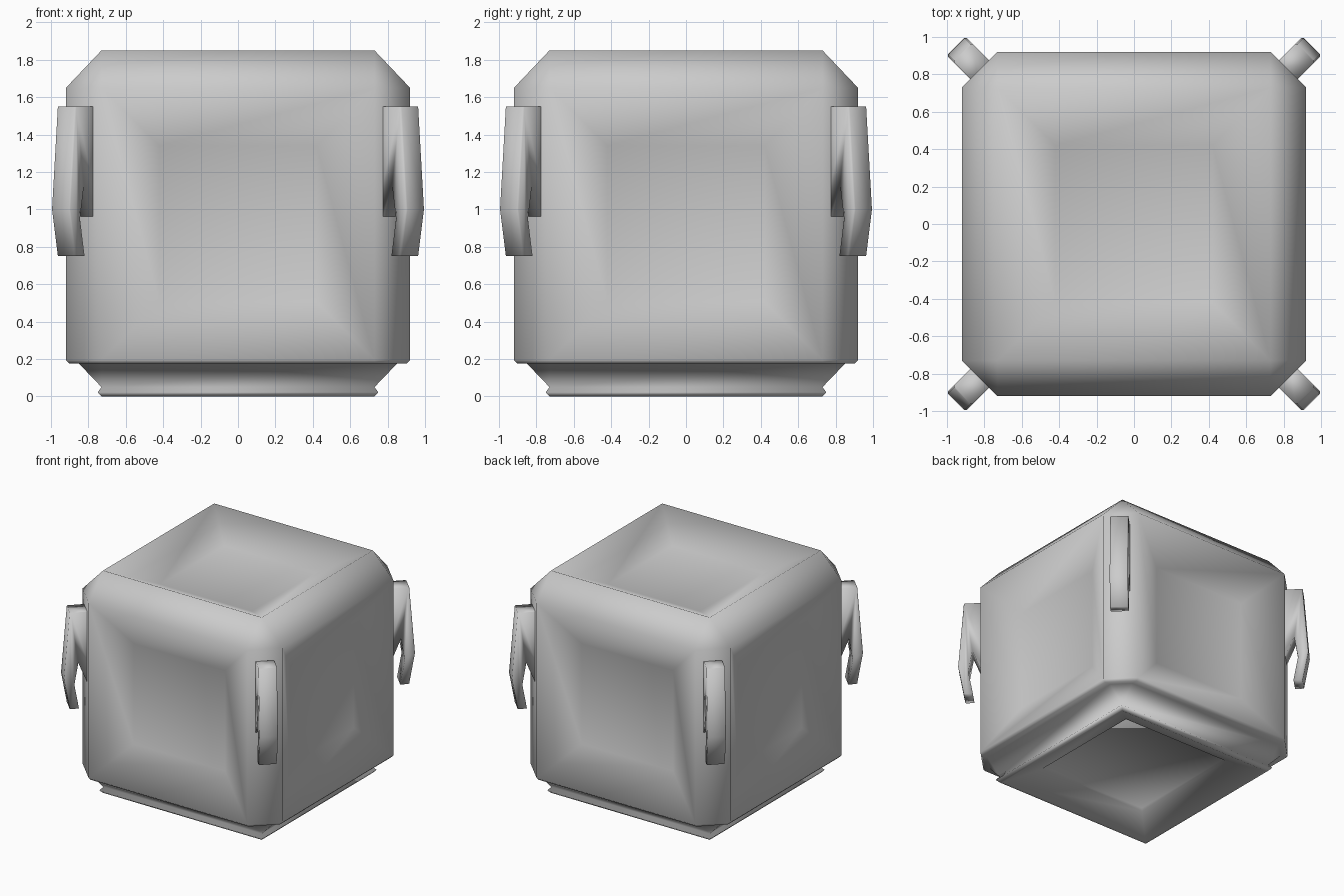
import bpy, bmesh
from math import radians, pi
from mathutils import Matrix, Vector

if "Cube" in bpy.data.objects:
    bpy.data.objects.remove(bpy.data.objects["Cube"])


def finish(name, bm, angle=180):
    bmesh.ops.remove_doubles(bm, verts=bm.verts, dist=0.0005)
    bmesh.ops.recalc_face_normals(bm, faces=bm.faces)
    mesh = bpy.data.meshes.new(name)
    bm.to_mesh(mesh)
    bm.free()
    ob = bpy.data.objects.new(name, mesh)
    bpy.context.collection.objects.link(ob)
    bpy.ops.object.select_all(action='DESELECT')
    ob.select_set(True)
    bpy.context.view_layer.objects.active = ob
    bpy.ops.object.shade_smooth_by_angle(angle=radians(angle))
    return ob


def ring(bm, w, a, z):
    # square of half width w whose corners are cut at a
    pts = [(w, -a), (w, a), (a, w), (-a, w), (-w, a), (-w, -a), (-a, -w), (a, -w)]
    return [bm.verts.new((x, y, z)) for x, y in pts]


# Crate body: chamfered block with stepped base and recessed underside
C = 0.73
levels = [(0.49, 0.49, 0.12), (0.50, 0.50, 0.10), (0.71, 0.71, 0.0), (C, C, 0.0),
          (0.75, 0.75, 0.022), (C, C, 0.05), (0.85, C, 0.175), (0.90, C, 0.175),
          (0.92, C, 0.195), (0.92, C, 1.65), (C, C, 1.85)]
bm = bmesh.new()
rings = [ring(bm, *lv) for lv in levels]
for lo, hi in zip(rings, rings[1:]):
    for i in range(8):
        j = (i + 1) % 8
        bm.faces.new((lo[i], lo[j], hi[j], hi[i]))
bm.faces.new(rings[0])
bm.faces.new(rings[-1])
bmesh.ops.remove_doubles(bm, verts=bm.verts, dist=0.0005)
bmesh.ops.dissolve_degenerate(bm, edges=bm.edges, dist=0.0005)
bmesh.ops.recalc_face_normals(bm, faces=bm.faces)

# Dished panels on the four sides and the top
panels = [f for f in bm.faces if f.calc_area() > 1.8]
bmesh.ops.inset_individual(bm, faces=panels, thickness=0.31, depth=-0.15,
                           use_even_offset=True)
finish("crate_body", bm)

# Hooked corner handles: radial profile (distance from axis, height)
profile = [(1.10, 1.55), (1.30, 1.55), (1.344, 1.0), (1.30, 0.75), (1.23, 0.75),
           (1.265, 0.95), (1.235, 1.13), (1.15, 0.92), (1.10, 0.92)]
for k in range(4):
    bm = bmesh.new()
    face = bm.faces.new([bm.verts.new((r, -0.07, z)) for r, z in profile])
    ext = bmesh.ops.extrude_face_region(bm, geom=[face])
    moved = [v for v in ext["geom"] if isinstance(v, bmesh.types.BMVert)]
    bmesh.ops.translate(bm, verts=moved, vec=Vector((0, 0.14, 0)))
    bmesh.ops.recalc_face_normals(bm, faces=bm.faces)
    # soften the long outer edges
    outer = [e for e in bm.edges if all(v.co.x > 1.29 for v in e.verts)
             and abs(e.verts[0].co.y - e.verts[1].co.y) < 0.01]
    bmesh.ops.bevel(bm, geom=outer, offset=0.008, segments=1, affect='EDGES')
    bm.transform(Matrix.Rotation(pi / 4 + k * pi / 2, 4, 'Z'))
    finish(f"corner_handle_{k + 1}", bm)
